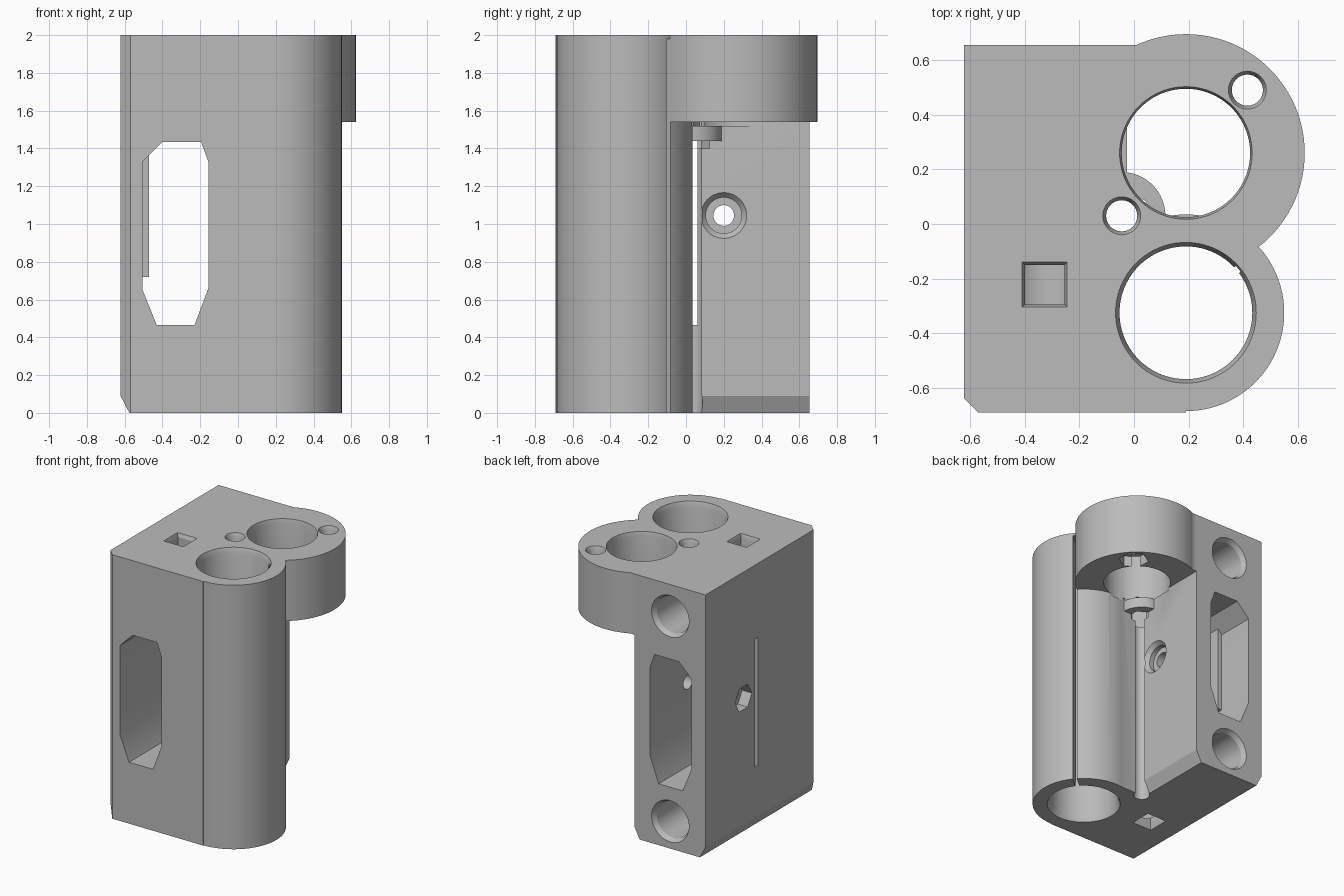
import bpy, bmesh, math
from mathutils import Matrix, Vector

cube = bpy.data.objects.get("Cube")
if cube:
    bpy.data.objects.remove(cube, do_unlink=True)

H = 2.0                       # full height
SHELF = 1.54                  # underside of the nut housing
TUBE = (0.19, -0.325)         # bearing tube axis
NUT = (0.19, 0.26)            # nut housing axis
ROD_X = -0.327                # rod and opening centre line
WALL = -0.025                 # inner wall of the block

grey = bpy.data.materials.new("plastic grey")
grey.use_nodes = True
colour = (0.5, 0.5, 0.5, 1)
grey.diffuse_color = colour
grey.node_tree.nodes["Principled BSDF"].inputs["Base Color"].default_value = colour


def make(name, bm):
    bmesh.ops.recalc_face_normals(bm, faces=bm.faces)
    mesh = bpy.data.meshes.new(name)
    bm.to_mesh(mesh)
    bm.free()
    mesh.materials.append(grey)
    ob = bpy.data.objects.new(name, mesh)
    bpy.context.collection.objects.link(ob)
    return ob


def prism(name, points, axis, start, end):
    """Extrude a 2D outline along an axis: z takes (x, y), y takes (x, z)."""
    bm = bmesh.new()
    place = {"z": lambda a, b, c: (a, b, c), "y": lambda a, b, c: (a, c, b)}[axis]
    face = bm.faces.new([bm.verts.new(place(a, b, start)) for a, b in points])
    ext = bmesh.ops.extrude_face_region(bm, geom=[face])
    verts = [g for g in ext["geom"] if isinstance(g, bmesh.types.BMVert)]
    bmesh.ops.translate(bm, verts=verts, vec=place(0, 0, end - start))
    return make(name, bm)


def box(name, x, y, z):
    return prism(name, [(x[0], y[0]), (x[1], y[0]), (x[1], y[1]), (x[0], y[1])], "z", *z)


def cone(name, p, q, r1, r2=None, sides=64, turn=0):
    """Cylinder, cone or polygonal bar between two points."""
    p, q = Vector(p), Vector(q)
    d = q - p
    spin = d.to_track_quat("Z", "Y").to_matrix().to_4x4()
    m = Matrix.Translation((p + q) / 2) @ spin @ Matrix.Rotation(turn, 4, "Z")
    bm = bmesh.new()
    bmesh.ops.create_cone(bm, cap_ends=True, segments=sides, radius1=r1,
                          radius2=r1 if r2 is None else r2, depth=d.length, matrix=m)
    return make(name, bm)


def upright(name, c, r, z, r2=None, sides=64):
    return cone(name, (*c, z[0]), (*c, z[1]), r, r2, sides)


def combine(target, parts, mode):
    for part in parts:
        mod = target.modifiers.new(part.name, "BOOLEAN")
        mod.operation, mod.solver, mod.object = mode, "EXACT", part
    deps = bpy.context.evaluated_depsgraph_get()
    mesh = bpy.data.meshes.new_from_object(target.evaluated_get(deps))
    target.modifiers.clear()
    target.data = mesh
    for part in parts:
        bpy.data.objects.remove(part, do_unlink=True)


# Rod block with tapered foot
body = prism("bracket_body", [(-0.575, 0), (WALL - 0.045, 0), (WALL, 0.09), (WALL, H),
                              (-0.622, H), (-0.622, 0.09)], "y", -0.69, 0.655)

# Bearing tube, its flat webs, nut housing and screw boss
combine(body, [
    upright("bearing_tube", TUBE, 0.36, (0, H), sides=96),
    box("tube_web", (-0.2, TUBE[0]), (-0.69, 0.03), (0, H)),
    upright("nut_housing", NUT, 0.435, (SHELF, H), sides=96),
    box("housing_web", (-0.2, 0.01), (-0.3, 0.655), (SHELF, H)),
    upright("screw_boss", (-0.045, 0.03), 0.16, (1.44, SHELF + 0.05)),
], "UNION")

# Belt opening through the block
opening = [(-0.43, 0.465), (-0.23, 0.465), (-0.157, 0.66), (-0.157, 1.33),
           (-0.195, 1.435), (-0.4, 1.435), (-0.505, 1.33), (-0.505, 0.65)]
cuts = [prism("belt_opening", opening, "y", -1, 1)]

# Bores with chamfered rims
cuts += [
    upright("bearing_bore", TUBE, 0.243, (-0.1, H + 0.1), sides=96),
    upright("bearing_top_rim", TUBE, 0.243, (H - 0.04, H + 0.001), 0.258, 96),
    upright("bearing_bottom_rim", TUBE, 0.258, (-0.001, 0.04), 0.243, 96),
    upright("nut_bore", NUT, 0.235, (SHELF - 0.02, H + 0.1), sides=96),
    upright("nut_rim", NUT, 0.235, (H - 0.03, H + 0.001), 0.243, 96),
]

# Clamping slit in the tube wall
a = math.radians(40)
out = Vector((math.cos(a), math.sin(a)))
side = Vector((-out.y, out.x)) * 0.014
c = Vector(TUBE)
cuts.append(prism("clamp_slit", [c + out * 0.15 - side, c + out * 0.42 - side,
                                 c + out * 0.42 + side, c + out * 0.15 + side],
                  "z", -0.1, H - 0.02))

# Screw holes with hexagonal nut traps
for (x, y), low, trap in (((0.415, 0.49), 1.5, (1.5, 1.62)), ((-0.045, 0.03), -0.1, (1.4, 1.56))):
    cuts += [upright("screw_hole", (x, y), 0.057, (low, H + 0.1), sides=32),
             upright("screw_rim", (x, y), 0.057, (H - 0.03, H + 0.001), 0.07, 32),
             upright("nut_trap", (x, y), 0.105, trap, sides=6)]

# Blind rod sockets with chamfered mouths and square vents
for z, vent, mouth in ((0.207, (-0.1, 0.2), (-0.001, 0.03)), (1.76, (1.76, 2.1), (H + 0.001, H - 0.03))):
    cuts += [cone("rod_socket", (ROD_X, -0.6, z), (ROD_X, 0.8, z), 0.138),
             cone("rod_mouth", (ROD_X, 0.62, z), (ROD_X, 0.656, z), 0.138, 0.157),
             box("rod_vent", (ROD_X - 0.072, ROD_X + 0.072), (-0.295, -0.15), vent),
             cone("vent_mouth", (ROD_X, -0.222, mouth[0]), (ROD_X, -0.222, mouth[1]),
                  0.117, 0.1, 4, math.pi / 4)]

# Thin belt slot across the block
cuts.append(box("cross_slot", (-1, WALL + 0.01), (0.027, 0.062), (0.465, 1.44)))
combine(body, cuts, "DIFFERENCE")

# Raised pad on the inside of the opening, then the tension screw through everything
combine(body, [box("nut_pad", (-0.54, -0.47), (0.064, 0.36), (0.72, 1.365))], "UNION")
Y, Z = 0.2, 1.045
combine(body, [
    cone("tension_screw_hole", (-1, Y, Z), (0.1, Y, Z), 0.055, sides=32),
    cone("tension_counterbore", (-0.09, Y, Z), (0.1, Y, Z), 0.095, sides=48),
    cone("tension_rim", (-0.055, Y, Z), (WALL + 0.001, Y, Z), 0.095, 0.122, 48),
    cone("tension_nut_trap", (-1, Y, Z), (-0.54, Y, Z), 0.1, sides=6, turn=math.pi / 6),
], "DIFFERENCE")

# Chamfered front corner
corner = prism("front_corner", [(-0.7, -0.56), (-0.622, -0.638), (-0.57, -0.69),
                                (-0.49, -0.77), (-0.7, -0.77)], "z", -0.1, 2.1)
combine(body, [corner], "DIFFERENCE")

# Smooth round walls, keep edges sharp
bpy.ops.object.select_all(action="DESELECT")
body.select_set(True)
bpy.context.view_layer.objects.active = body
bpy.ops.object.shade_smooth_by_angle(angle=math.radians(25))
